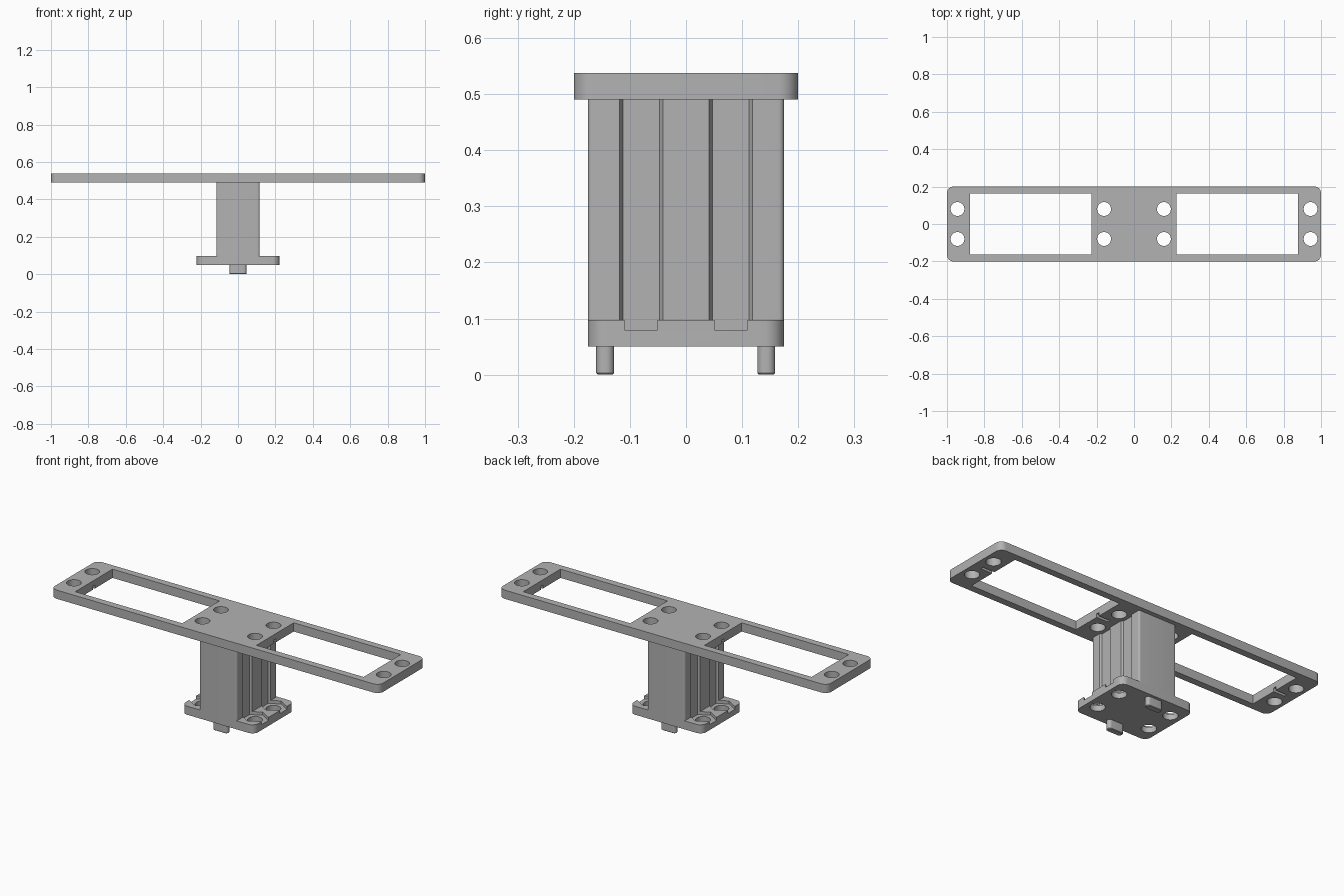
import bpy, bmesh, math

cube = bpy.data.objects.get("Cube")
if cube:
    bpy.data.objects.remove(cube, do_unlink=True)

grey = bpy.data.materials.new("plain grey")
grey.use_nodes = True
COLOUR = (0.45, 0.45, 0.45, 1)
grey.diffuse_color = COLOUR
grey.node_tree.nodes["Principled BSDF"].inputs["Base Color"].default_value = COLOUR


def prism(name, outline, z0, z1):
    """Extrude a flat outline from z0 up to z1."""
    bm = bmesh.new()
    face = bm.faces.new([bm.verts.new((x, y, z0)) for x, y in outline])
    top = bmesh.ops.extrude_face_region(bm, geom=[face])["geom"]
    bmesh.ops.translate(bm, vec=(0, 0, z1 - z0),
                        verts=[v for v in top if isinstance(v, bmesh.types.BMVert)])
    bmesh.ops.recalc_face_normals(bm, faces=bm.faces)
    mesh = bpy.data.meshes.new(name)
    bm.to_mesh(mesh)
    bm.free()
    mesh.materials.append(grey)
    obj = bpy.data.objects.new(name, mesh)
    bpy.context.collection.objects.link(obj)
    return obj


def rounded(hx, hy, r, steps=8):
    """Rectangle outline with rounded corners."""
    pts = []
    for quarter, (sx, sy) in enumerate(((1, 1), (-1, 1), (-1, -1), (1, -1))):
        for i in range(steps + 1):
            a = (quarter + i / steps) * math.pi / 2
            pts.append((sx * (hx - r) + r * math.cos(a), sy * (hy - r) + r * math.sin(a)))
    return pts


def rect(x0, x1, y0, y1):
    return [(x0, y0), (x1, y0), (x1, y1), (x0, y1)]


def circle(cx, cy, r, n=32):
    return [(cx + r * math.cos(i * math.tau / n), cy + r * math.sin(i * math.tau / n))
            for i in range(n)]


def cut(obj, cutters):
    """Subtract every cutter, then drop the helpers."""
    for c in cutters:
        mod = obj.modifiers.new("cut", "BOOLEAN")
        mod.operation, mod.solver, mod.object = "DIFFERENCE", "EXACT", c
    bpy.context.view_layer.update()
    graph = bpy.context.evaluated_depsgraph_get()
    mesh = bpy.data.meshes.new_from_object(obj.evaluated_get(graph))
    obj.modifiers.clear()
    obj.data = mesh
    for c in cutters:
        bpy.data.objects.remove(c, do_unlink=True)


def finish(obj):
    bpy.ops.object.select_all(action="DESELECT")
    obj.select_set(True)
    bpy.context.view_layer.objects.active = obj
    bpy.ops.object.shade_smooth_by_angle(angle=math.radians(30))


HOLE_R, HOLE_Y, INNER_X, OUTER_X = 0.037, 0.08, 0.16, 0.944
WIN_IN, WIN_OUT, WIN_Y = 0.226, 0.878, 0.162
PLATE_Z, BASE_Z = (0.49, 0.538), (0.05, 0.097)


def nut_channels():
    """Six-sided channels running up from the base beside the column."""
    half = [(0.104, 0.0325), (INNER_X, 0.065), (0.23, 0.024)]
    shape = half + [(x, -y) for x, y in reversed(half)]
    return [prism("channel_cutter", [(sx * x, sy * HOLE_Y + y) for x, y in shape], 0.08, 0.6)
            for sx in (-1, 1) for sy in (-1, 1)]


def holes(xs):
    return [prism("hole_cutter", circle(sx * x, sy * HOLE_Y, HOLE_R), -0.1, 0.7)
            for x in xs for sx in (-1, 1) for sy in (-1, 1)]


# Top plate with two windows, screw holes and underside cable slots
plate = prism("top_plate", rounded(1, 0.2, 0.035), *PLATE_Z)
cutters = holes((INNER_X, OUTER_X))
for s in (-1, 1):
    cutters.append(prism("window_cutter", rect(*sorted((s * WIN_IN, s * WIN_OUT)),
                                               -WIN_Y, WIN_Y), 0.4, 0.6))
    for x0, x1 in ((WIN_IN - 0.07, WIN_IN + 0.02), (WIN_OUT - 0.02, WIN_OUT + 0.07)):
        cutters.append(prism("slot_cutter", rect(*sorted((s * x0, s * x1)), -0.008, 0.008),
                             0.45, PLATE_Z[0] + 0.02))
cut(plate, cutters)

# Central column with side channels
column = prism("column", rounded(0.115, 0.175, 0.01), BASE_Z[1] - 0.001, PLATE_Z[0])
cut(column, nut_channels())

# Base flange with nut pockets and screw holes
base = prism("base_flange", rounded(0.221, 0.175, 0.035), *BASE_Z)
cut(base, nut_channels() + holes((INNER_X,)))

# Locating pegs under the base
pegs = []
for name, y in (("front_peg", -0.144), ("back_peg", 0.143)):
    peg = prism(name, rounded(0.045, 0.016, 0.014), 0, BASE_Z[0])
    bm = bmesh.new()
    bm.from_mesh(peg.data)
    rim = [e for e in bm.edges if all(v.co.z < 0.001 for v in e.verts)]
    bmesh.ops.bevel(bm, geom=rim, offset=0.003, segments=1, affect="EDGES")
    bm.to_mesh(peg.data)
    bm.free()
    peg.location.y = y
    pegs.append(peg)

for part in [plate, column, base] + pegs:
    finish(part)
